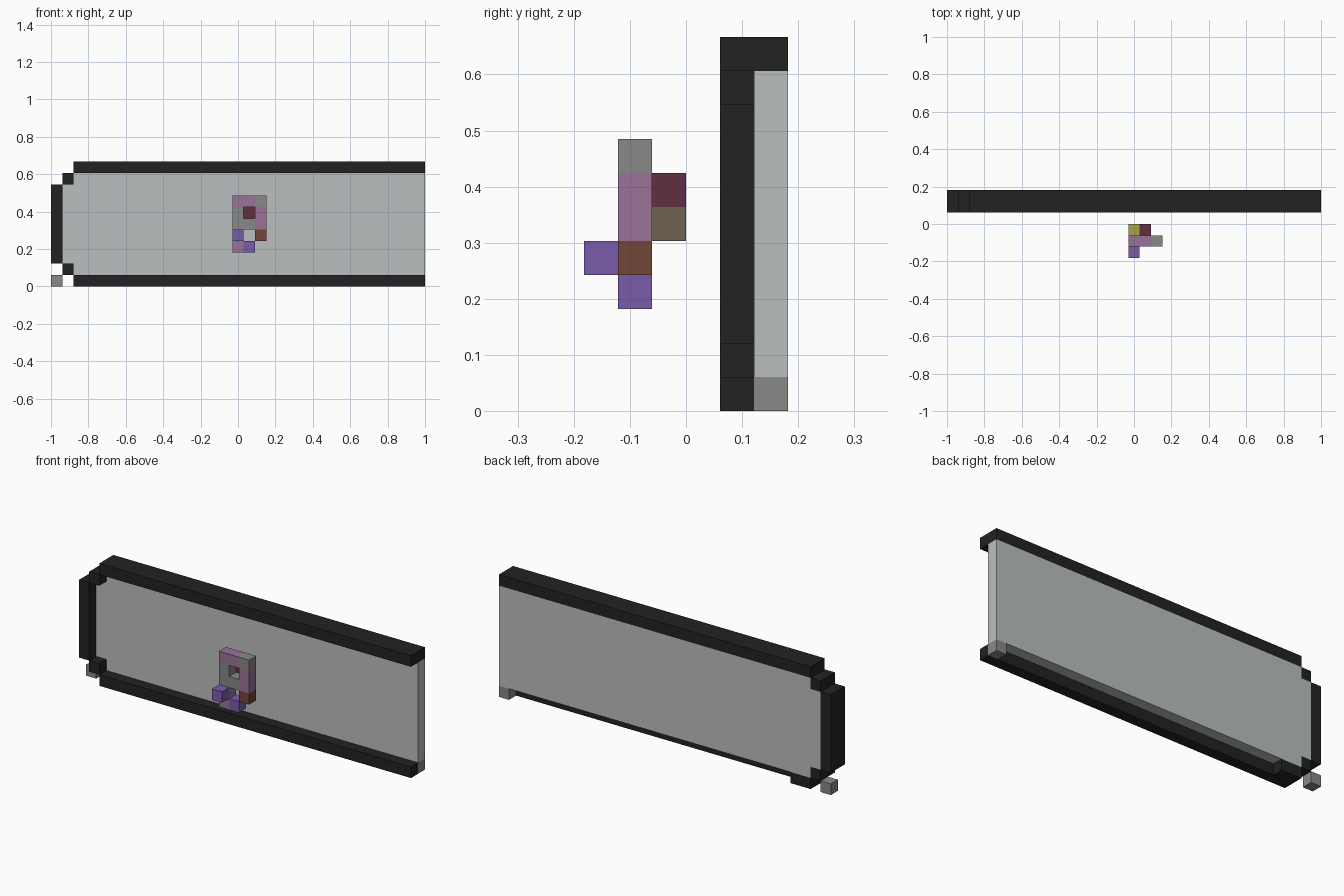
import bpy
import bmesh
from mathutils import Vector

default = bpy.data.objects.get("Cube")
if default:
    bpy.data.objects.remove(default, do_unlink=True)

U = 2 / 33                              # one block
ORIGIN = Vector((-1, -3 * U, 0))


def linear(c):
    c /= 255
    return c / 12.92 if c <= 0.04045 else ((c + 0.055) / 1.055) ** 2.4


def material(name, rgb):
    m = bpy.data.materials.new(name)
    m.use_nodes = True
    colour = (*[linear(c) for c in rgb], 1)
    m.diffuse_color = colour
    m.node_tree.nodes["Principled BSDF"].inputs["Base Color"].default_value = colour
    return m


black = material("frame black", (34, 34, 34))
silver = material("panel silver", (187, 191, 191))
grey = material("mid grey", (136, 136, 136))
mauve = material("mauve", (155, 114, 153))
violet = material("violet", (122, 91, 170))
brown = material("brown", (115, 70, 58))
maroon = material("maroon", (94, 48, 66))
olive = material("olive", (168, 162, 66))
taupe = material("taupe", (112, 97, 80))


def block(name, mat, low, size=(1, 1, 1)):
    """Box on the block grid, from its low corner and its size in blocks."""
    bm = bmesh.new()
    bmesh.ops.create_cube(bm, size=1)
    for v in bm.verts:
        v.co = ORIGIN + U * Vector(
            [l + s * (c + 0.5) for l, s, c in zip(low, size, v.co)])
    mesh = bpy.data.meshes.new(name)
    bm.to_mesh(mesh)
    bm.free()
    mesh.materials.append(mat)
    bpy.context.collection.objects.link(bpy.data.objects.new(name, mesh))


# Frame
block("top_rail", black, (2, 4, 10), (31, 2, 1))
block("bottom_rail", black, (2, 4, 0), (31, 1, 1))
block("bottom_rail_step", black, (2, 5, 0), (2, 1, 1))
block("end_post", black, (0, 4, 2), (1, 2, 7))
for name, z in (("lower_corner", 1), ("upper_corner", 9)):
    block(name, black, (1, 4, z), (1, 2, 1))

# Back panel and the small feet at its ends
block("panel", silver, (2, 5, 1), (31, 1, 9))
block("panel_end", silver, (1, 5, 2), (1, 1, 7))
for name, x in (("right_foot", 0), ("left_foot", 32)):
    block(name, grey, (x, 5, 0))

# Floating ornament, ring first
block("ring_top", mauve, (16, 1, 7), (2, 1, 1))
block("ring_corner", grey, (18, 1, 7))
block("ring_right_side", grey, (16, 1, 5), (1, 1, 2))
block("ring_bottom", grey, (17, 1, 5))
block("ring_left_side", mauve, (18, 1, 5), (1, 1, 2))

# Ornament legs
block("left_leg", brown, (18, 1, 4))
block("right_leg", mauve, (16, 1, 3), (1, 1, 2))
block("front_knob", violet, (16, 0, 4))
block("lower_knob", violet, (17, 1, 3))

# Ornament back
block("back_core", maroon, (17, 2, 6))
block("back_side", olive, (16, 2, 6))
block("back_base", taupe, (17, 2, 5))
